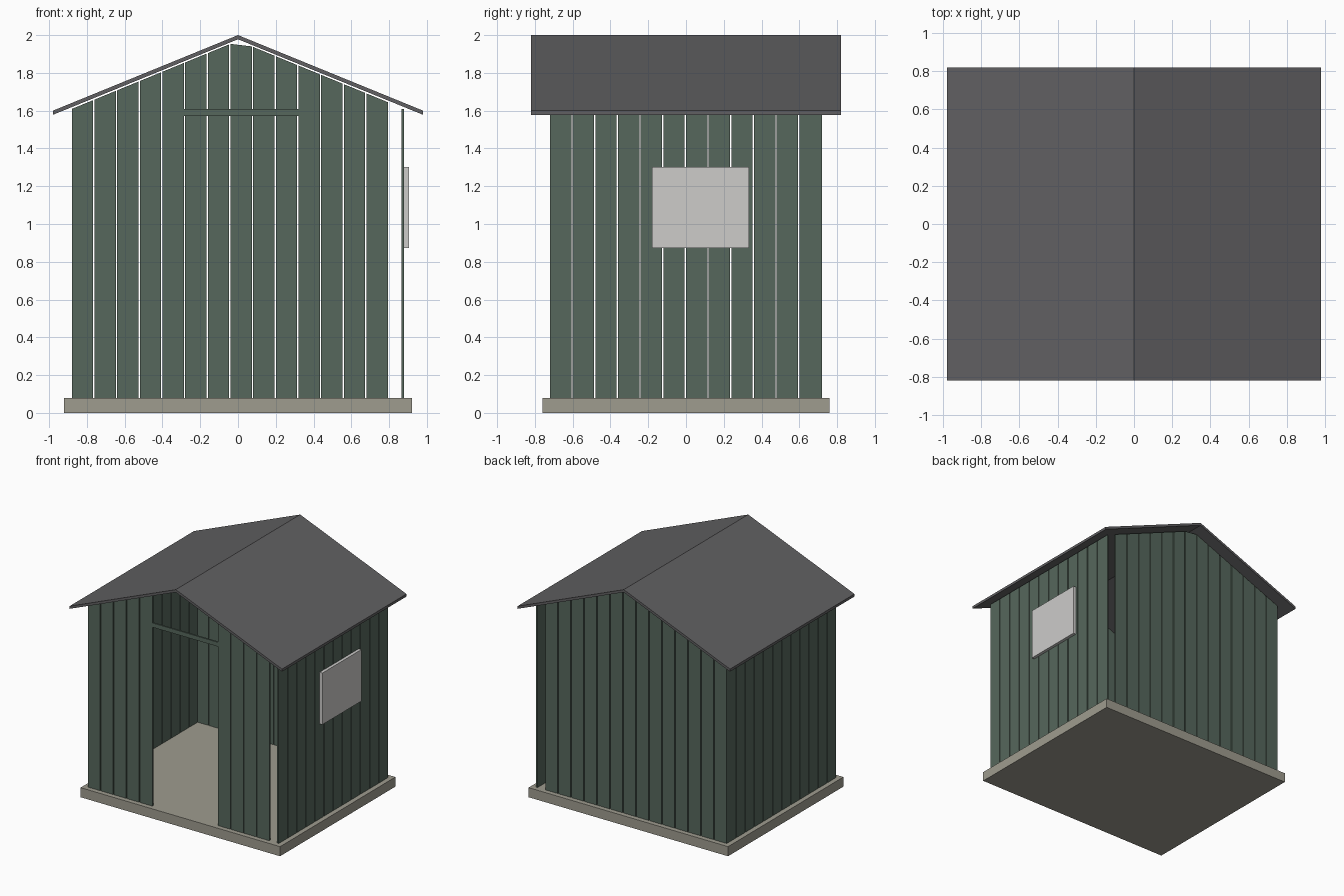
import bpy
import bmesh
from mathutils import Vector

if "Cube" in bpy.data.objects:
    bpy.data.objects.remove(bpy.data.objects["Cube"])

PITCH, BOARD, THICK = 0.12, 0.113, 0.014
FLOOR_Z = 0.08


def material(name, rgb):
    m = bpy.data.materials.new(name)
    m.diffuse_color = (*rgb, 1.0)
    m.use_nodes = True
    m.node_tree.nodes["Principled BSDF"].inputs["Base Color"].default_value = m.diffuse_color
    return m


green = material("green_boards", (0.093, 0.136, 0.107))
stone = material("beige_base", (0.345, 0.332, 0.275))
felt = material("dark_grey_roof", (0.119, 0.117, 0.122))
pale = material("pale_window", (0.61, 0.604, 0.591))


def add_prism(bm, points, offset):
    """Extrude a closed outline along an offset."""
    face = bm.faces.new([bm.verts.new(p) for p in points])
    res = bmesh.ops.extrude_face_region(bm, geom=[face], use_keep_orig=True)
    verts = [g for g in res["geom"] if isinstance(g, bmesh.types.BMVert)]
    bmesh.ops.translate(bm, verts=verts, vec=Vector(offset))


def finish(name, bm, mat):
    bmesh.ops.recalc_face_normals(bm, faces=bm.faces)
    me = bpy.data.meshes.new(name)
    bm.to_mesh(me)
    bm.free()
    me.materials.append(mat)
    ob = bpy.data.objects.new(name, me)
    bpy.context.collection.objects.link(ob)
    return ob


def box(name, lo, hi, mat):
    bm = bmesh.new()
    (x0, y0, z0), (x1, y1, z1) = lo, hi
    add_prism(bm, [(x0, y0, z0), (x1, y0, z0), (x1, y1, z0), (x0, y1, z0)],
              (0, 0, z1 - z0))
    return finish(name, bm, mat)


def gable_top(x):
    return 1.97 - 0.41 * abs(x)


def gable_wall(name, y, columns):
    """Boards along x whose tops follow the roof slope."""
    bm = bmesh.new()
    for i in columns:
        a = -0.88 + i * PITCH
        b = a + BOARD
        add_prism(bm, [(a, y, FLOOR_Z), (b, y, FLOOR_Z),
                       (b, y, gable_top(b)), (a, y, gable_top(a))], (0, THICK, 0))
    return finish(name, bm, green)


def side_wall(name, x):
    """Level-topped boards along y."""
    bm = bmesh.new()
    for i in range(12):
        a = -0.72 + i * PITCH
        b = a + (BOARD if i < 11 else PITCH)
        add_prism(bm, [(x, a, FLOOR_Z), (x, b, FLOOR_Z),
                       (x, b, 1.608), (x, a, 1.608)], (THICK, 0, 0))
    return finish(name, bm, green)


# Base slab
box("base", (-0.92, -0.76, 0), (0.92, 0.76, FLOOR_Z), stone)

# Walls: the front leaves a doorway, both gables stop short of the right corner
gable_wall("front_wall", -0.72, [i for i in range(14) if not 5 <= i <= 9])
gable_wall("back_wall", 0.72 - THICK, range(14))
side_wall("left_wall", -0.88)
side_wall("right_wall", 0.88 - THICK)

# Bar above the doorway
box("door_lintel", (-0.285, -0.72, 1.572), (0.32, -0.72 + THICK, 1.608), green)

# Window panel on the right wall
box("window", (0.879, -0.18, 0.872), (0.905, 0.333, 1.302), pale)

# Pitched roof
bm = bmesh.new()
add_prism(bm, [(-0.98, -0.82, 1.60), (0, -0.82, 2.0), (0.98, -0.82, 1.60),
               (0.98, -0.82, 1.578), (0, -0.82, 1.978), (-0.98, -0.82, 1.578)],
          (0, 1.64, 0))
finish("roof", bm, felt)
